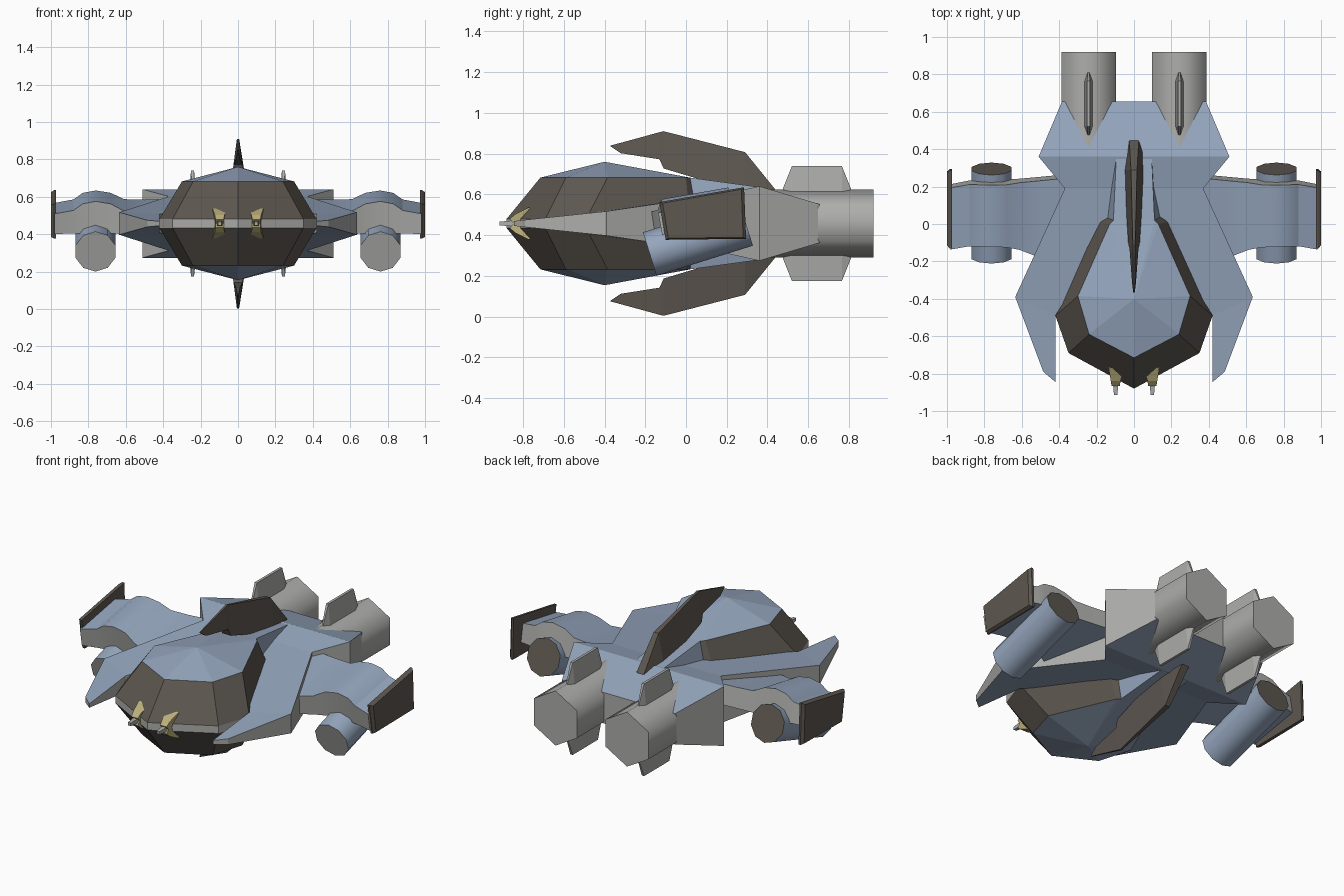
import bpy, bmesh, math
from mathutils import Vector, Matrix

if "Cube" in bpy.data.objects:
    bpy.data.objects.remove(bpy.data.objects["Cube"])

MID = 0.457  # height of the craft's horizontal symmetry plane


def material(name, rgb):
    m = bpy.data.materials.new(name)
    m.use_nodes = True
    m.diffuse_color = (*rgb, 1)
    m.node_tree.nodes["Principled BSDF"].inputs["Base Color"].default_value = (*rgb, 1)
    return m


BLUE = material("hull blue", (0.30, 0.38, 0.51))
GREY = material("light grey", (0.42, 0.42, 0.41))
DARK = material("dark brown grey", (0.11, 0.095, 0.08))
TAN = material("tan", (0.50, 0.43, 0.20))


def loft(name, loops, mats, rule=None, mirror="", smooth=0, tips=None):
    """Skin equal-length loops, closing the ends flat or with fans to tip points."""
    bm = bmesh.new()
    rings = [[bm.verts.new(p) for p in loop] for loop in loops]
    n = len(rings[0])
    for a, b in zip(rings, rings[1:]):
        for i in range(n):
            j = (i + 1) % n
            bm.faces.new((a[i], a[j], b[j], b[i]))
    for k, ring in enumerate((rings[0], rings[-1])):
        if tips:
            tip = bm.verts.new(tips[k])
            for i in range(n):
                bm.faces.new((ring[i], ring[(i + 1) % n], tip))
        else:
            bm.faces.new(ring)
    bmesh.ops.recalc_face_normals(bm, faces=bm.faces)
    for f in bm.faces:
        f.normal_update()
        f.material_index = rule(f) if rule else 0
    mesh = bpy.data.meshes.new(name)
    bm.to_mesh(mesh)
    bm.free()
    for m in mats:
        mesh.materials.append(m)
    obj = bpy.data.objects.new(name, mesh)
    obj.location.z = MID
    bpy.context.collection.objects.link(obj)
    if mirror:
        mod = obj.modifiers.new("Mirror", 'MIRROR')
        mod.use_axis = ["x" in mirror, False, "z" in mirror]
        mod.use_mirror_merge = False
    if smooth:
        bpy.ops.object.select_all(action='DESELECT')
        obj.select_set(True)
        bpy.context.view_layer.objects.active = obj
        bpy.ops.object.shade_smooth_by_angle(angle=math.radians(smooth))
    return obj


def side_faces(f):
    return 0 if abs(f.normal.z) > 0.5 else 1


def fin(name, x, stations, mat, mirror):
    """Blade from stations of y, top, bottom, half width at top and at bottom."""
    loops = [[(x - wt, y, t), (x + wt, y, t), (x + wb, y, b), (x - wb, y, b)]
             for y, t, b, wt, wb in stations]
    return loft(name, loops, [mat], mirror=mirror)


def tube(name, start, end, r1, r2, sides, mats, rule=None, smooth=0, turn=0.0):
    a, b = Vector(start), Vector(end)
    rot = (b - a).to_track_quat('Z', 'Y').to_matrix()
    loops = []
    for c, r in ((a, r1), (b, r2)):
        angles = [math.tau * i / sides + turn for i in range(sides)]
        loops.append([c + rot @ Vector((r * math.cos(t), r * math.sin(t), 0)) for t in angles])
    return loft(name, loops, mats, rule, "x", smooth)


# Forward pod: dark faceted shell, grey waistband, blue domes
def ring(half, z):
    left = [(-x, y) for x, y in reversed(half) if x > 0]
    return [(x, y, z) for x, y in half + left]


waist = [(0, -0.88), (0.35, -0.69), (0.42, -0.49), (0.225, 0.02), (0.15, 0.065)]
crown = [(0, -0.715), (0.24, -0.59), (0.30, -0.385), (0.13, 0.0), (0.11, 0.02)]


def pod_color(f):
    z = abs(f.calc_center_median().z)
    return 2 if z < 0.02 else 1 if z < 0.2 else 0


loft("forward_pod", [ring(crown, -0.225), ring(waist, -0.023), ring(waist, 0.023), ring(crown, 0.225)],
     [BLUE, DARK, GREY], pod_color, tips=[(0, -0.4, -0.303), (0, -0.4, 0.303)])

# Main hull: thickness depends only on the distance from the nose
profile = [(-0.845, 0.012), (-0.39, 0.06), (0.19, 0.145), (0.36, 0.183), (0.655, 0.095)]


def half_height(y):
    for (y0, h0), (y1, h1) in zip(profile, profile[1:]):
        if y <= y1:
            return h0 + (h1 - h0) * (y - y0) / (y1 - y0)
    return profile[-1][1]


rows = [((0.42, -0.845), (0.485, -0.79)), ((0.42, -0.49), (0.635, -0.39)),
        ((0, 0.19), (0.37, 0.19)), ((0, 0.36), (0.51, 0.36)), ((0, 0.655), (0.385, 0.655))]
hull = []
for (xi, yi), (xo, yo) in rows:
    hi, ho = half_height(yi), half_height(yo)
    hull.append([(xi, yi, hi), (xo, yo, ho), (xo, yo, -ho), (xi, yi, -hi)])
loft("main_hull", hull, [BLUE, GREY], side_faces, "x")

# Spine blending the pod into the hull
spine = []
for y, top, base, h in ((-0.1, 0.12, 0.15, 0.225), (0.02, 0.11, 0.155, 0.225), (0.35, 0.095, 0.1, 0.18)):
    half = [(top, h), (base, 0.08), (base, -0.08), (top, -h)]
    spine.append([(x, y, z) for x, z in half] + [(-x, y, z) for x, z in reversed(half)])
loft("spine", spine, [BLUE])

# Tall blades above and below the centre line
fin("centre_fin", 0, [(-0.37, 0.383, 0.378, 0.002, 0.003), (-0.32, 0.396, 0.345, 0.004, 0.01),
                      (-0.13, 0.448, 0.315, 0.006, 0.024), (-0.11, 0.453, 0.27, 0.006, 0.03),
                      (0.29, 0.35, 0.15, 0.016, 0.055), (0.44, 0.165, 0.08, 0.025, 0.06),
                      (0.49, 0.1, 0.06, 0.006, 0.008)], DARK, "z")

# Hexagonal engines with short fins
tube("engine", (0.243, 0.3, 0), (0.243, 0.92, 0), 0.168, 0.168, 6, [GREY], smooth=62, turn=math.pi / 6 * 3)
fin("engine_fin", 0.243, [(0.475, 0.17, 0.1, 0.004, 0.012), (0.52, 0.283, 0.1, 0.008, 0.026),
                          (0.765, 0.283, 0.1, 0.008, 0.026), (0.81, 0.17, 0.1, 0.004, 0.012)], GREY, "xz")

# Wings arched over the outboard thrusters, pitched nose down
pitch = Matrix.Rotation(math.radians(10), 3, 'X')
wing = []
for x, front, back, top in ((0.3, -0.2, 0.27, 0.085), (0.5, -0.17, 0.25, 0.085), (0.61, -0.125, 0.24, 0.09),
                            (0.68, -0.105, 0.235, 0.125), (0.76, -0.10, 0.235, 0.138), (0.83, -0.10, 0.235, 0.125),
                            (0.88, -0.105, 0.23, 0.09), (0.98, -0.125, 0.21, 0.075)):
    corners = [(front, top), (back, top), (back, -0.035), (front, -0.035)]
    wing.append([pitch @ Vector((x, y, z)) for y, z in corners])
loft("wing", wing, [BLUE, GREY], side_faces, "x", smooth=25)

# Wing end plates with a chamfered rim
plate = [(-0.13, 0.105), (0.285, 0.178), (0.295, -0.075), (-0.1, -0.08)]
loft("end_plate", [[(x, 0.09 + (y - 0.09) * s, 0.03 + (z - 0.03) * s) for y, z in plate]
                   for x, s in ((0.972, 1), (0.985, 1), (1.0, 0.93))], [DARK], mirror="x")

# Tilted outboard thrusters: grey front cap, dark rear cap


def thruster_color(f):
    return 1 if f.normal.y < -0.9 else 2 if f.normal.y > 0.9 else 0


tube("thruster", (0.762, -0.178, -0.15), (0.762, 0.295, -0.002), 0.112, 0.112, 10,
     [BLUE, GREY, DARK], thruster_color, smooth=40, turn=math.pi / 10)

# Nose guns: flared tan mounts with short grey barrels
mount = [(-0.865, 0.022, 0.022), (-0.84, 0.045, 0.026), (-0.77, 0.08, 0.038)]
for name, s in (("gun_mount_upper", 1), ("gun_mount_lower", -1)):
    loft(name, [[(0.098 - w, y, s * z), (0.098 + w, y, s * z), (0.098 + w, y + 0.03, s * (z - 0.035)),
                 (0.098 - w, y + 0.03, s * (z - 0.035))] for y, z, w in mount], [TAN], mirror="x")
tube("gun_barrel", (0.098, -0.915, 0), (0.098, -0.82, 0), 0.013, 0.024, 4, [GREY], turn=math.pi / 4)
